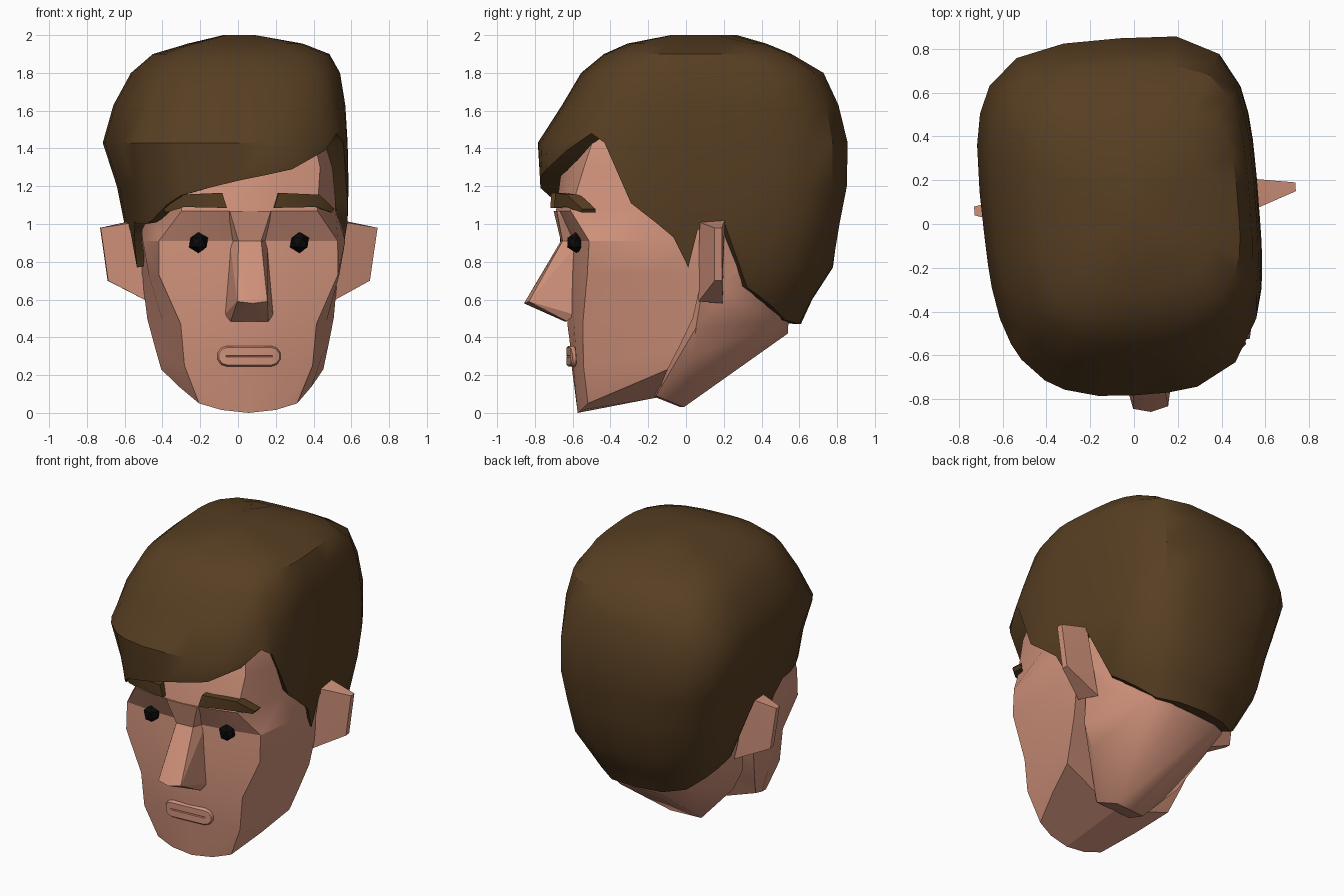
import bpy, bmesh, math
from mathutils import Matrix, Vector

if "Cube" in bpy.data.objects:
    bpy.data.objects.remove(bpy.data.objects["Cube"])

TURN = Matrix.Rotation(math.radians(4.3), 4, 'Z')   # the head looks slightly to one side
FACE_SHIFT = Matrix.Translation((.013, 0, 0))


def material(name, rgb):
    m = bpy.data.materials.new(name)
    m.diffuse_color = (*rgb, 1)
    m.use_nodes = True
    m.node_tree.nodes["Principled BSDF"].inputs["Base Color"].default_value = m.diffuse_color
    return m


SKIN = material("skin", (0.63, 0.285, 0.195))
HAIR = material("brown_hair", (0.095, 0.048, 0.016))
BLACK = material("eye_black", (0.003, 0.003, 0.003))


def finish(bm, name, mat, angle=30):
    """Clean up, mark sharp edges, turn with the head and make the object."""
    bmesh.ops.remove_doubles(bm, verts=bm.verts, dist=0.002)
    bmesh.ops.dissolve_degenerate(bm, dist=0.0005, edges=bm.edges)
    bmesh.ops.recalc_face_normals(bm, faces=bm.faces)
    for f in bm.faces:
        f.smooth = True
    for e in bm.edges:
        e.smooth = len(e.link_faces) == 2 and e.calc_face_angle(0) < math.radians(angle)
    bm.transform(TURN if name == "hair" else FACE_SHIFT @ TURN)
    me = bpy.data.meshes.new(name)
    bm.to_mesh(me)
    bm.free()
    me.materials.append(mat)
    ob = bpy.data.objects.new(name, me)
    bpy.context.collection.objects.link(ob)
    return ob


def hull(name, pts, mat, sides=(1, -1), angle=15):
    """Convex solid around points, mirrored through x when both sides are given."""
    bm = bmesh.new()
    vs = [bm.verts.new((s * x, y, z)) for s in sides for x, y, z in pts]
    bmesh.ops.remove_doubles(bm, verts=vs, dist=0.001)
    res = bmesh.ops.convex_hull(bm, input=bm.verts[:])
    junk = {v for v in res["geom_interior"] + res["geom_unused"]
            if isinstance(v, bmesh.types.BMVert)}
    bmesh.ops.delete(bm, geom=list(junk), context='VERTS')
    return finish(bm, name, mat, angle)


# Face: rows from chin to crown of (front centre y,z), (front corner), (jaw or temple)
rows = [
    ((-.575, .00), (.26, -.54, .05), (.43, -.13, .23)),
    ((-.60, .25), (.34, -.57, .25), (.46, -.07, .35)),
    ((-.63, .47), (.36, -.575, .47), (.495, .00, .50)),
    ((-.62, .73), (.475, -.56, .73), (.52, .05, .73)),
    ((-.61, .91), (.475, -.55, .91), (.52, .05, .91)),
    ((-.69, 1.07), (.36, -.64, 1.07), (.525, .05, 1.07)),
    ((-.66, 1.30), (.38, -.57, 1.30), (.51, .00, 1.30)),
    ((-.60, 1.50), (.34, -.50, 1.50), (.48, .00, 1.50)),
    ((-.33, 1.80), (.26, -.28, 1.80), (.36, .00, 1.80)),
]
bm = bmesh.new()
for s in (1, -1):
    grid = []
    for (fy, fz), c, j in rows:
        bulge = .04 if fz > .8 else .008
        mid = (Vector(c) + Vector(j)) / 2 + Vector((bulge, 0, 0))
        back = (0, j[1], j[2]) if fz > 0 else (0, -.16, .08)
        chin = .55 * Vector(c) + .45 * Vector((0, fy, fz)) - Vector((0, .01, .012 if fz == 0 else 0))
        pts = [(0, fy, fz), chin, c, mid, j, back]
        grid.append([bm.verts.new((s * p[0], p[1], p[2])) for p in pts])
    for a, b in zip(grid, grid[1:]):
        for i in range(5):
            bm.faces.new((a[i], a[i + 1], b[i + 1], b[i]))
    bm.faces.new(grid[0])
    bm.faces.new(grid[-1])
finish(bm, "face", SKIN, 22)

# Neck stub and back of skull
hull("neck", [(.14, -.17, .09), (.11, -.02, .03), (.36, .02, .30), (.14, .53, .42),
              (.30, .47, .48), (.24, .53, .56), (.46, .17, .63), (.43, .02, .45),
              (.47, .10, .95), (.38, .52, .90)], SKIN, angle=40)
hull("skull", [(.46, .15, .64), (.35, .48, .66), (.50, .00, 1.3),
               (.40, .58, 1.3), (.26, .45, 1.7), (.36, .0, 1.75)], SKIN)

# Nose and the bridge between the brows
hull("nose", [(.06, -.66, .91), (.10, -.57, .91), (.08, -.84, .59), (0, -.86, .58),
              (.13, -.60, .52), (.10, -.64, .485)], SKIN)
hull("nose_bridge", [(.11, -.695, 1.07), (.11, -.60, 1.07), (.06, -.66, .91),
                     (.10, -.57, .91)], SKIN)

brow = [(.125, 1.085), (.15, 1.165), (.37, 1.155), (.455, 1.08), (.44, 1.06), (.35, 1.09)]
ear = [(.49, .03, .59), (.55, .03, 1.01), (.735, .095, .98), (.735, .135, .98),
       (.695, .10, .70), (.695, .14, .70), (.55, .165, 1.02), (.45, .16, .58)]
for s, side in ((1, "right"), (-1, "left")):
    # Ears
    hull(side + "_ear", ear, SKIN, (s,))
    # Eyes
    bm = bmesh.new()
    bmesh.ops.create_icosphere(bm, subdivisions=1, radius=.056,
                               matrix=Matrix.Translation((s * .268, -.602, .902)))
    finish(bm, side + "_eye", BLACK, 10)
    # Eyebrows: bent slabs following the brow ridge
    bm = bmesh.new()
    ring = []
    for depth in (0, .07):
        ring.append([bm.verts.new((s * x, depth + (-.735 + .2 * x if x < .4 else -.585), z))
                     for x, z in brow])
    n = len(brow)
    for r in ring:
        for q in ((0, 1, 2, 5), (5, 2, 3, 4)):
            bm.faces.new([r[i] for i in q])
    for i in range(n):
        k = (i + 1) % n
        bm.faces.new((ring[0][i], ring[0][k], ring[1][k], ring[1][i]))
    finish(bm, side + "_eyebrow", HAIR)

# Mouth: rounded lip plate with a shallow slit, bent round the face
bm = bmesh.new()
loops = []
for r, half, y in ((.055, .115, -.57), (.055, .115, -.625), (.046, .117, -.636),
                   (.004, .12, -.636), (.002, .12, -.626)):
    loop = []
    for i in range(12):
        a = math.radians(-90 + 180 * (i % 6) / 5 + (180 if i > 5 else 0))
        x = (half if i < 6 else -half) + r * math.cos(a)
        loop.append(bm.verts.new((x, y + .8 * x * x, .30 + r * math.sin(a))))
    loops.append(loop)
for a, b in zip(loops, loops[1:]):
    for i in range(12):
        k = (i + 1) % 12
        bm.faces.new((a[i], a[k], b[k], b[i]))
bm.faces.new(loops[-1])
finish(bm, "mouth", SKIN, 40)

# Hair: rounded-box sections (height, left, right, front, back reach)
sections = [
    (.47, .40, .38, .60, .61), (.60, .47, .46, .65, .67), (.77, .54, .54, .70, .78),
    (1.0, .575, .57, .75, .81), (1.2, .61, .575, .77, .845), (1.43, .685, .57, .78, .85),
    (1.63, .63, .56, .65, .80), (1.8, .54, .535, .55, .72), (1.9, .43, .48, .43, .55),
    (1.955, .25, .34, .31, .42), (2.0, .07, .09, .08, .27)]
# Hairline: (angle from the front, height), swept fringe first, then the side shape
fringe = [(-59, 1.0), (-50, 1.0), (-44, 1.02), (-34, 1.10), (-27, 1.15), (-16, 1.19),
          (-4, 1.23), (7, 1.26), (17, 1.29), (32, 1.39), (42, 1.48), (48, 1.43), (59, 1.11)]
side_line = [(70, 1.01), (79, .93), (87, .77), (92, .97), (106, 1.0),
             (121, .665), (130, .61), (138, .56), (149, .49), (163, .47)]
line = [(-a, z) for a, z in reversed(side_line)] + fringe + side_line + [(180, .47)]


def reach(z):
    for lo, hi in zip(sections, sections[1:]):
        if z <= hi[0]:
            t = (z - lo[0]) / (hi[0] - lo[0])
            return [p + (q - p) * t for p, q in zip(lo[1:], hi[1:])]
    return sections[-1][1:]


bm = bmesh.new()
columns = []
for deg, edge in line:
    sn, cs = math.sin(math.radians(deg)), math.cos(math.radians(deg))
    col = []
    for sec in sections:
        z = max(sec[0], edge)
        left, right, front, back = reach(z)
        w = right if sn > 0 else left * (1 - .04 * cs)
        d = front if cs > 0 else back
        n = 3 if cs > 0 else 3 + .8 * min(1, max(0, (z - .8) / .4))   # boxier at the back
        r = (abs(sn / w) ** n + abs(cs / d) ** n) ** (-1 / n)
        col.append((r * sn, -r * cs, z))
    x, y, z = col[0]
    col.insert(0, (.74 * x, .74 * y, z + .02))   # underside lip running in to the scalp
    columns.append([bm.verts.new(p) for p in col])
core = bm.verts.new((0, 0, 1.2))
for a, b in zip(columns, columns[1:] + columns[:1]):
    bm.faces.new((core, a[0], b[0]))
    for i in range(len(a) - 1):
        bm.faces.new((a[i], b[i], b[i + 1], a[i + 1]))
bm.faces.new([c[-1] for c in columns])
finish(bm, "hair", HAIR, 35)
